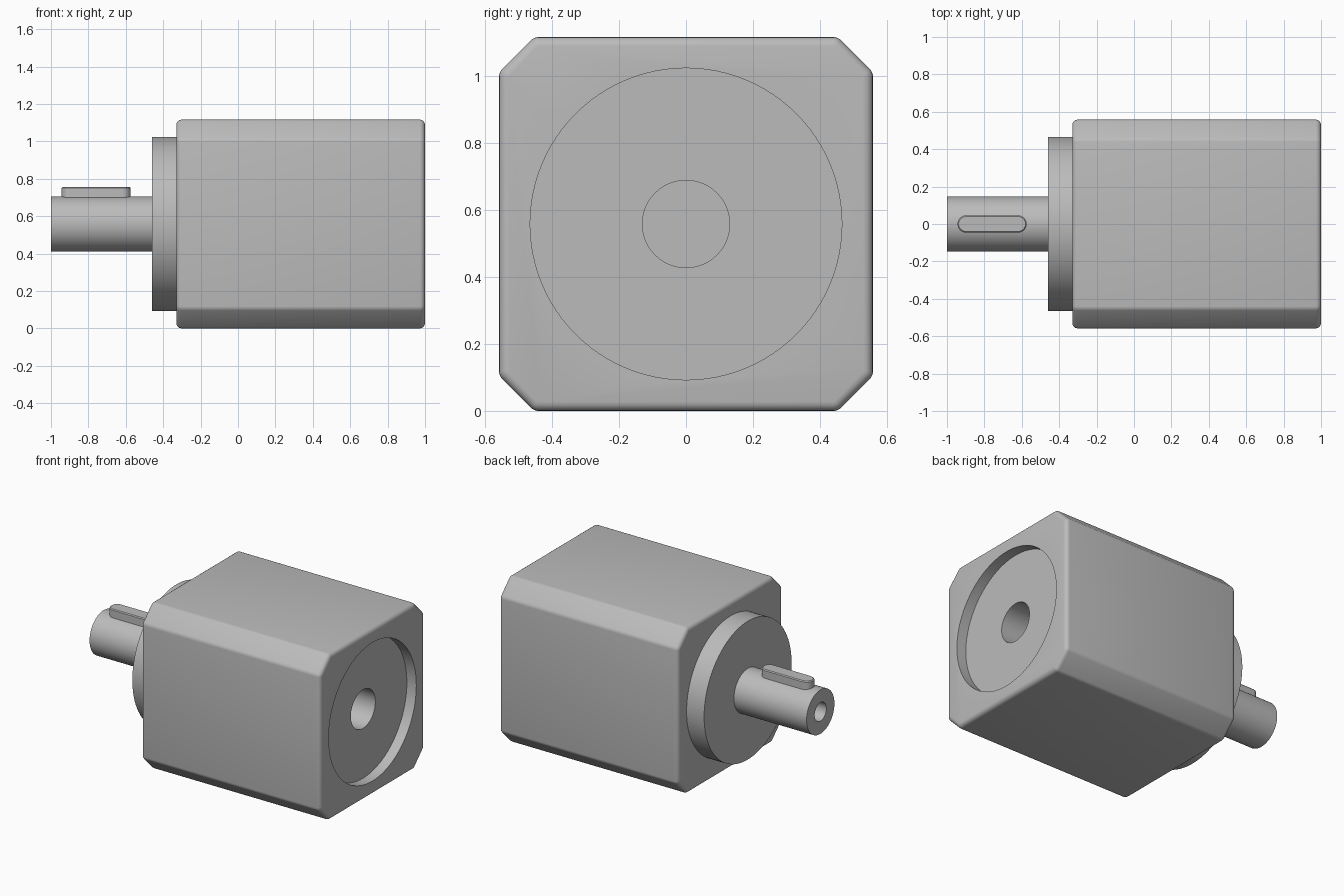
import bpy, bmesh, math
from mathutils import Matrix, Vector

if "Cube" in bpy.data.objects:
    bpy.data.objects.remove(bpy.data.objects["Cube"], do_unlink=True)

HALF = 0.558       # half width of the housing, also the axis height
CHAMFER = 0.105

metal = bpy.data.materials.new("plain_grey_metal")
metal.use_nodes = True
grey = (0.50, 0.50, 0.50, 1)
metal.diffuse_color = grey
metal.node_tree.nodes["Principled BSDF"].inputs["Base Color"].default_value = grey


def smooth(obj):
    bpy.ops.object.select_all(action="DESELECT")
    obj.select_set(True)
    bpy.context.view_layer.objects.active = obj
    bpy.ops.object.shade_smooth_by_angle(angle=math.radians(32))


def finish(name, bm):
    """Turn a bmesh into a smooth shaded object with sharp edges kept."""
    bmesh.ops.recalc_face_normals(bm, faces=bm.faces)
    mesh = bpy.data.meshes.new(name)
    bm.to_mesh(mesh)
    bm.free()
    mesh.materials.append(metal)
    obj = bpy.data.objects.new(name, mesh)
    bpy.context.collection.objects.link(obj)
    smooth(obj)
    return obj


def lathe(name, profile, steps=96):
    """Revolve (x, radius) points around the machine axis."""
    bm = bmesh.new()
    verts = [bm.verts.new((x, 0, HALF + r)) for x, r in profile]
    edges = [bm.edges.new(pair) for pair in zip(verts, verts[1:])]
    bmesh.ops.spin(bm, geom=verts + edges, cent=(0, 0, HALF), axis=(1, 0, 0),
                   angle=math.tau, steps=steps, use_duplicate=False)
    bmesh.ops.remove_doubles(bm, verts=bm.verts, dist=1e-5)
    return finish(name, bm)


def extrude(points, vector):
    """Extrude a closed outline into a solid."""
    bm = bmesh.new()
    face = bm.faces.new([bm.verts.new(p) for p in points])
    result = bmesh.ops.extrude_face_region(bm, geom=[face], use_keep_orig=True)
    moved = [v for v in result["geom"] if isinstance(v, bmesh.types.BMVert)]
    bmesh.ops.translate(bm, verts=moved, vec=vector)
    bmesh.ops.recalc_face_normals(bm, faces=bm.faces)
    return bm


def bevel(bm, edges, offset, segments):
    bmesh.ops.bevel(bm, geom=edges, offset=offset, segments=segments,
                    profile=0.5, affect="EDGES", clamp_overlap=True)


def along_x(edge):
    return abs(edge.verts[0].co.x - edge.verts[1].co.x) > 0.1


# Housing: chamfered square block with softened edges
inner = HALF - CHAMFER
outline = []
for quarter in range(4):
    turn = Matrix.Rotation(quarter * math.pi / 2, 2)
    for corner in ((HALF, inner), (inner, HALF)):
        p = turn @ Vector(corner)
        outline.append((-0.33, p.x, p.y + HALF))
bm = extrude(outline, (1.33, 0, 0))
bevel(bm, [e for e in bm.edges if along_x(e)], 0.013, 3)
bevel(bm, [e for e in bm.edges if not along_x(e)], 0.028, 4)
housing = finish("housing", bm)

# Round recess and blind input bore cut into the open end
cutter = lathe("recess_cutter", [(1.1, 0), (1.1, 0.465), (0.93, 0.465),
                                 (0.93, 0.13), (0.5, 0.13), (0.5, 0)])
cut = housing.modifiers.new("recess", "BOOLEAN")
cut.operation = "DIFFERENCE"
cut.solver = "EXACT"
cut.object = cutter
bpy.context.view_layer.objects.active = housing
bpy.ops.object.modifier_apply(modifier=cut.name)
bpy.data.objects.remove(cutter, do_unlink=True)
smooth(housing)

# Pilot flange and output shaft with a centre hole
lathe("pilot_flange", [(-0.30, 0), (-0.30, 0.465), (-0.46, 0.465), (-0.46, 0)])
lathe("output_shaft", [(-0.44, 0), (-0.44, 0.148), (-1, 0.148),
                       (-1, 0.062), (-0.75, 0.062), (-0.72, 0)])

# Round ended key on top of the shaft
KEY_R = 0.046
outline = []
for centre, start in ((-0.62, -90), (-0.898, 90)):
    for i in range(17):
        a = math.radians(start + i * 180 / 16)
        outline.append((centre + KEY_R * math.cos(a), KEY_R * math.sin(a), 0.65))
bm = extrude(outline, (0, 0, 0.106))
top = [e for e in bm.edges if all(v.co.z > 0.7 for v in e.verts)]
bevel(bm, top, 0.006, 1)
finish("shaft_key", bm)
